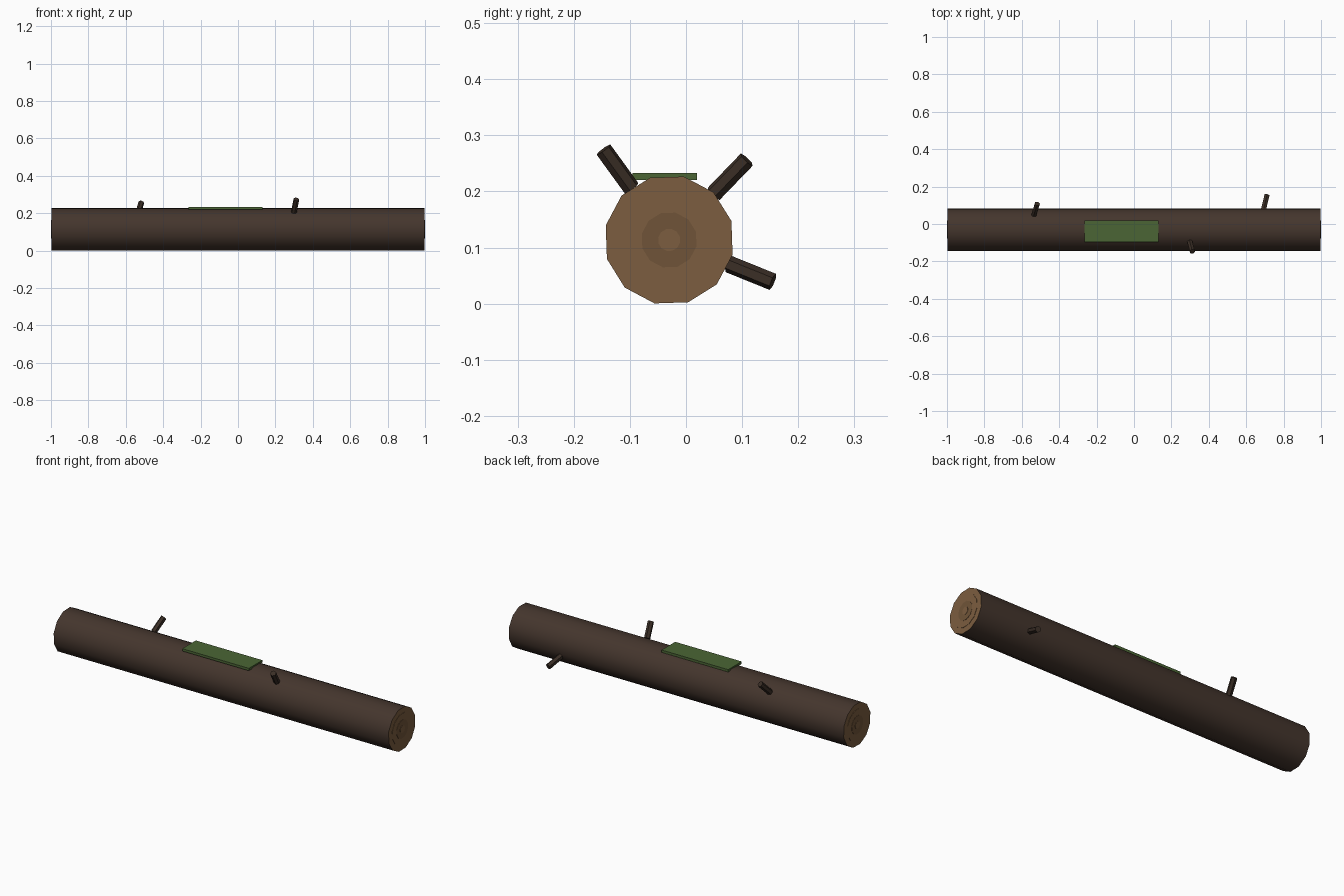
import bpy
from math import radians, cos, sin
from mathutils import Vector, Matrix

if "Cube" in bpy.data.objects:
    bpy.data.objects.remove(bpy.data.objects["Cube"])

AXIS_Y, AXIS_Z, R = -0.03, 0.1135, 0.1160   # log axis and radius
FACET = radians(17)                        # turn of the 12-sided section


def material(name, rgb):
    m = bpy.data.materials.new(name)
    m.diffuse_color = (*rgb, 1)
    m.use_nodes = True
    m.node_tree.nodes["Principled BSDF"].inputs["Base Color"].default_value = m.diffuse_color
    return m


bark = material("bark", (0.058, 0.036, 0.026))
twig = material("dark_bark", (0.042, 0.027, 0.019))
wood = material("cut_wood", (0.20, 0.11, 0.05))
ring_wood = material("ring_wood", (0.16, 0.088, 0.04))
green = material("moss", (0.07, 0.13, 0.035))


def rod(name, a, b, radius, sides, mat, turn=0.0, smooth=False):
    """Prism from point a to point b."""
    a, b = Vector(a), Vector(b)
    d = b - a
    bpy.ops.mesh.primitive_cylinder_add(vertices=sides, radius=radius, depth=d.length)
    o = bpy.context.object
    o.name = name
    rot = d.to_track_quat('Z', 'Y').to_matrix().to_4x4()
    o.data.transform(Matrix.Translation((a + b) / 2) @ rot @ Matrix.Rotation(turn, 4, 'Z'))
    o.data.materials.append(mat)
    if smooth:
        bpy.ops.object.shade_smooth_by_angle(angle=radians(40))
    return o


def on_axis(x):
    return (x, AXIS_Y, AXIS_Z)


# trunk, with cut-wood faces on both ends
trunk = rod("trunk", on_axis(-0.996), on_axis(0.996), R, 12, bark, FACET, True)
trunk.data.materials.append(wood)
for p in trunk.data.polygons:
    if abs(p.normal.x) > 0.9:
        p.material_index = 1

# growth rings: thin stepped discs on each end
for side, label in ((-1, "left"), (1, "right")):
    for i, (r, m) in enumerate(((0.085, wood), (0.05, ring_wood), (0.02, wood))):
        rod(f"{label}_growth_ring_{i + 1}", on_axis(side * 0.99),
            on_axis(side * (0.9975 + 0.00125 * i)), r * 1.0, 12, m, FACET)

# branch stubs standing radially on the trunk: x at base, x at tip, angle
for i, (x0, x1, deg) in enumerate(((-0.535, -0.517, 46), (0.299, 0.312, 126), (0.692, 0.711, -22))):
    c, s = cos(radians(deg)), sin(radians(deg))
    base = (x0, AXIS_Y + c * 0.114, AXIS_Z + s * 0.114)
    tip = (x1, AXIS_Y + c * 0.199, AXIS_Z + s * 0.199)
    rod(f"branch_stub_{i + 1}", base, tip, 0.0155, 6, twig)

# moss patch on top
bpy.ops.mesh.primitive_cube_add(size=1)
moss = bpy.context.object
moss.name = "moss_patch"
moss.data.transform(Matrix.Translation((-0.067, -0.0375, 0.2265)) @ Matrix.Diagonal((0.396, 0.115, 0.013, 1)))
moss.data.materials.append(green)
